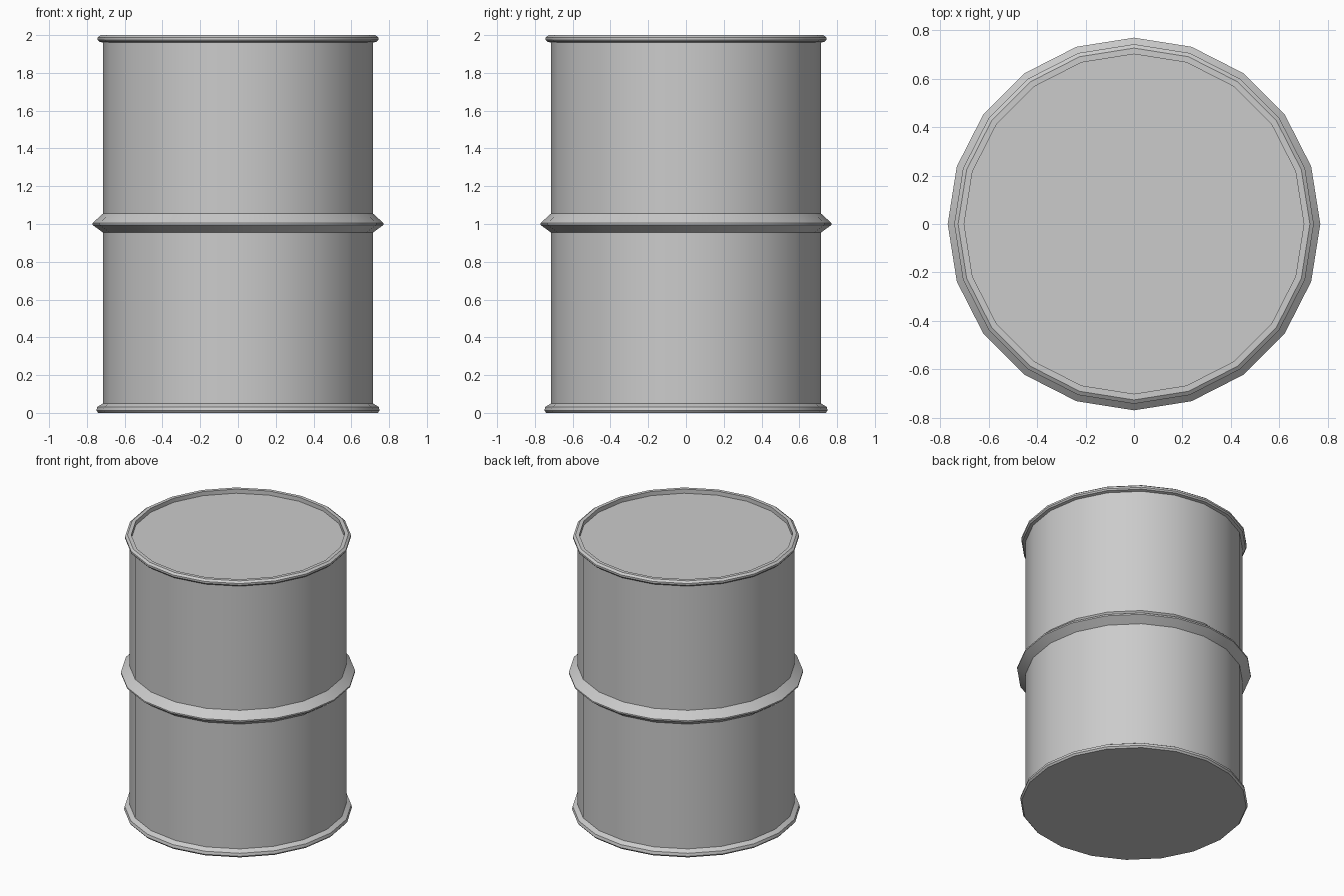
import bpy, bmesh, math

if "Cube" in bpy.data.objects:
    bpy.data.objects.remove(bpy.data.objects["Cube"])

SIDES = 20

# Drum outline (radius, height), bottom to top, ending at the recessed lid
profile = [
    (0.74, 0.0), (0.75, 0.012), (0.745, 0.032), (0.715, 0.05),      # bottom rim
    (0.715, 0.955), (0.77, 0.995), (0.77, 1.005), (0.715, 1.055),   # middle rib
    (0.715, 1.96), (0.735, 1.965), (0.743, 1.975), (0.743, 1.988),  # top rim
    (0.727, 2.0), (0.702, 2.0), (0.702, 1.97),                      # inner lip
]


def lathe(name, points):
    """Spin a profile around z and close both ends with flat discs."""
    bm = bmesh.new()
    rings = [[bm.verts.new((r * math.cos(2 * math.pi * i / SIDES),
                            r * math.sin(2 * math.pi * i / SIDES), z))
              for i in range(SIDES)] for r, z in points]
    for low, high in zip(rings, rings[1:]):
        for i in range(SIDES):
            j = (i + 1) % SIDES
            bm.faces.new((low[i], low[j], high[j], high[i]))
    bm.faces.new(rings[0][::-1])
    bm.faces.new(rings[-1])
    mesh = bpy.data.meshes.new(name)
    bm.to_mesh(mesh)
    bm.free()
    obj = bpy.data.objects.new(name, mesh)
    bpy.context.collection.objects.link(obj)
    return obj


# Steel drum, smooth around its sides with crisp rims
drum = lathe("drum", profile)
bpy.context.view_layer.objects.active = drum
drum.select_set(True)
bpy.ops.object.shade_smooth_by_angle(angle=math.radians(30))
